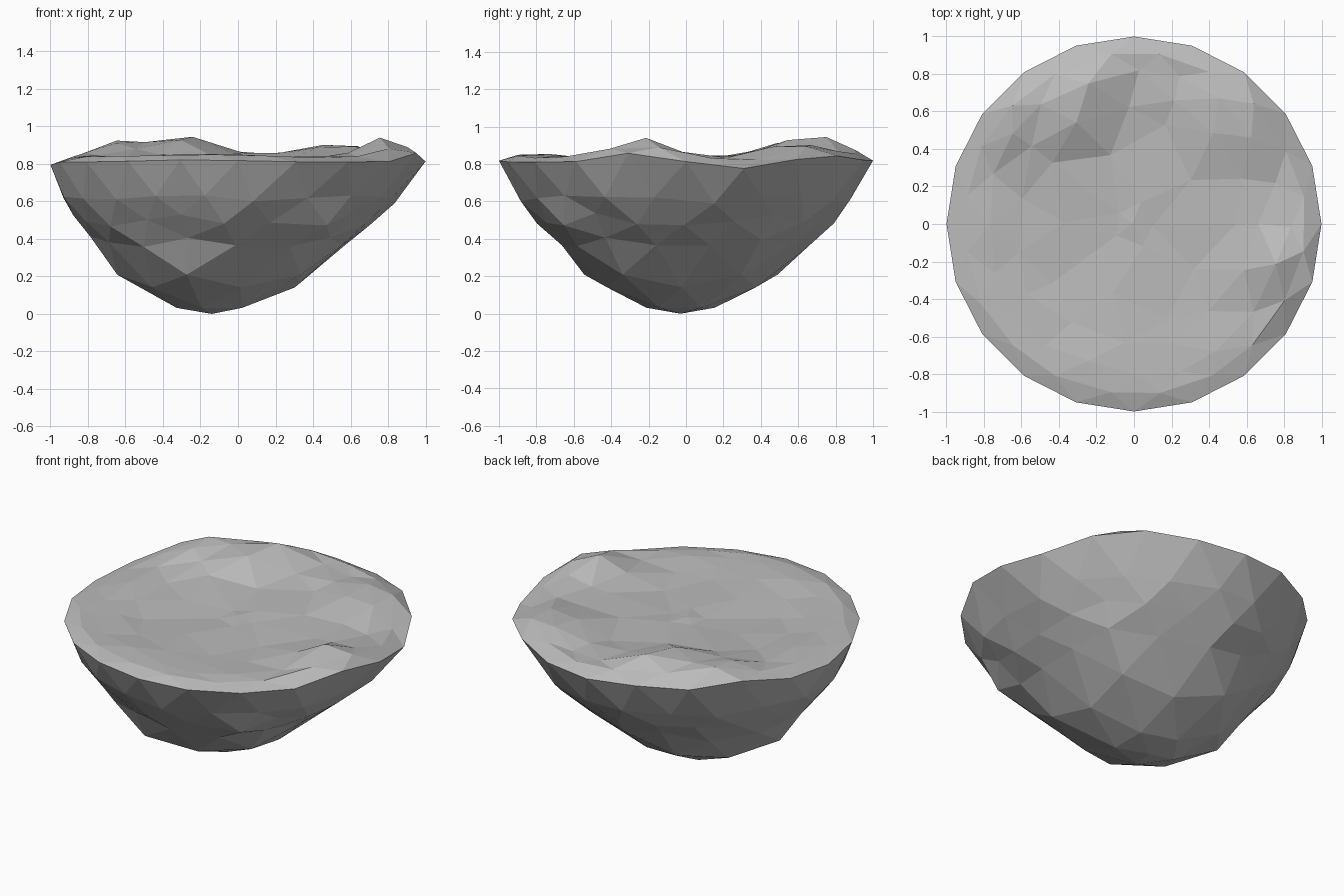
import bpy
import bmesh
import math
from mathutils import Vector, noise

cube = bpy.data.objects.get("Cube")
if cube:
    bpy.data.objects.remove(cube, do_unlink=True)

# Profiles: (height on the unit sphere, new radius, new height)
UNDERSIDE = [(-1, 0, 0), (-.96, .24, .04), (-.85, .54, .21), (-.71, .67, .38),
             (-.5, .78, .49), (-.26, .89, .62), (0, 1, .81)]
TOP = [(0, 1, .81), (.26, .91, .838), (.5, .8, .838), (.85, .54, .825), (1, 0, .825)]

# Mounds on the top: (x, y, width, rise)
MOUNDS = [(-.33, .57, .2, .09), (-.24, .77, .18, .08), (-.67, .57, .19, .09),
          (.53, .6, .24, .075), (.82, .42, .14, -.02), (.15, .8, .22, .02),
          (.78, -.22, .17, .1), (.72, -.42, .13, .02), (.95, -.3, .12, .02),
          (.95, .3, .14, -.03), (-1, 0, .15, -.015), (-.2, -.8, .35, .015)]

# Ledges and hollows on the underside: (x, y, z, width, push outward)
LEDGES = [(.42, -.6, .45, .17, .05), (-.8, -.1, .47, .18, .04),
          (-.35, -.42, .24, .15, .03), (-.2, -.64, .45, .15, -.05),
          (.05, .75, .46, .18, .04), (.42, .52, .4, .2, .04)]


def sample(profile, s):
    """Interpolate radius and height along a profile."""
    for (a, r0, z0), (b, r1, z1) in zip(profile, profile[1:]):
        if s <= b:
            t = max(0, (s - a) / (b - a))
            return r0 + (r1 - r0) * t, z0 + (z1 - z0) * t
    return profile[-1][1:]


def falloff(distance, width):
    return math.exp(-(distance / width) ** 2)


def shape(co):
    """Turn a point of the unit sphere into a point of the rock."""
    s = 0 if abs(co.z) < .01 else co.z
    r, z = sample(TOP if s > 0 else UNDERSIDE, s)
    flat = Vector((co.x, co.y, 0))
    out = flat.normalized() if flat.length > .01 else Vector()
    p = out * r
    p.z = z
    rough = noise.noise_vector(co * 3.7 + Vector((5.3, 2.1, 8.4)))
    if s >= 0:
        if s > 0:
            p += Vector((rough.x * .04, rough.y * .04, rough.z * .02)) * min(1, s * 2)
        p.z += sum(h * falloff(math.hypot(p.x - x, p.y - y), w)
                   for x, y, w, h in MOUNDS)
    else:
        # The foot of the rock leans to one side
        lean = 1 - z / .81
        p += Vector((-.14, -.03, 0)) * lean
        p += out * sum(h * falloff((p - Vector((x, y, k))).length, w)
                       for x, y, k, w, h in LEDGES)
        if s > -.8:
            p += rough * .03
    return p


# Faceted boulder with a broad, gently uneven top
bm = bmesh.new()
bmesh.ops.create_icosphere(bm, subdivisions=3, radius=1)
for v in bm.verts:
    v.co = shape(v.co.copy())
bmesh.ops.recalc_face_normals(bm, faces=bm.faces)
mesh = bpy.data.meshes.new("boulder")
bm.to_mesh(mesh)
bm.free()

# Plain grey stone
stone = bpy.data.materials.new("grey_stone")
stone.use_nodes = True
grey = (.5, .5, .5, 1)
stone.diffuse_color = grey
for node in stone.node_tree.nodes:
    if node.type == 'BSDF_PRINCIPLED':
        node.inputs["Base Color"].default_value = grey
mesh.materials.append(stone)

boulder = bpy.data.objects.new("boulder", mesh)
bpy.context.scene.collection.objects.link(boulder)
